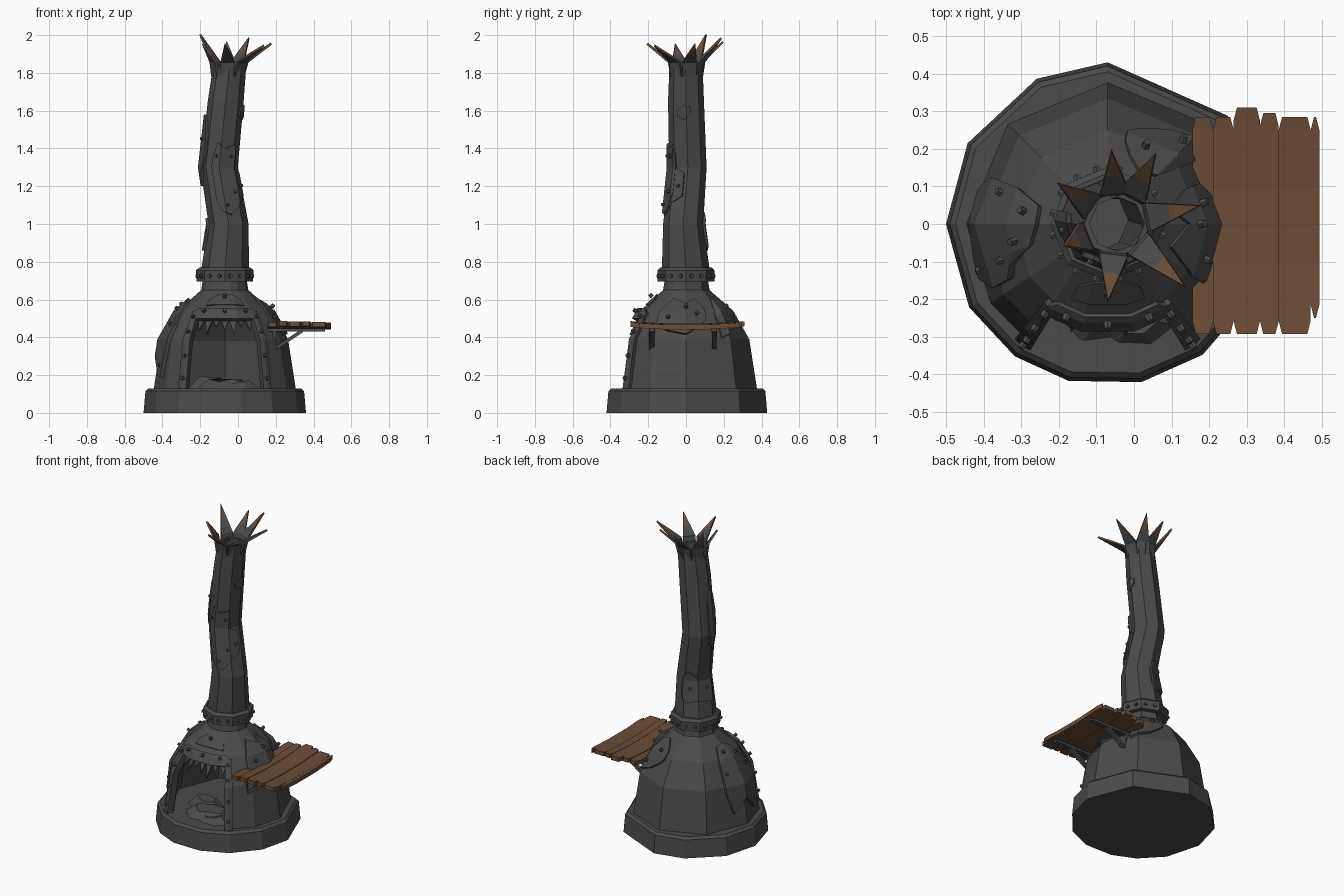
import bpy, bmesh, math, random
from mathutils import Vector

if "Cube" in bpy.data.objects:
    bpy.data.objects.remove(bpy.data.objects["Cube"])
random.seed(4)

def material(name, rgb):
    m = bpy.data.materials.new(name)
    m.diffuse_color = (*rgb, 1)
    m.use_nodes = True
    m.node_tree.nodes["Principled BSDF"].inputs["Base Color"].default_value = m.diffuse_color
    return m

IRON = material("dark iron", (0.07, 0.07, 0.07))
WOOD = material("rusty brown", (0.15, 0.075, 0.037))

def finish(name, bm, mats=(IRON,), thick=0):
    me = bpy.data.meshes.new(name)
    bm.to_mesh(me)
    bm.free()
    ob = bpy.data.objects.new(name, me)
    bpy.context.collection.objects.link(ob)
    for m in mats:
        me.materials.append(m)
    if thick:
        s = ob.modifiers.new("thickness", 'SOLIDIFY')
        s.thickness, s.offset = thick, -1
    return ob

class Surf:
    """Faceted column: corner angles plus (z, radius, cx, cy) rings."""
    def __init__(self, angles, rings):
        self.angles, self.rings = angles, rings

    def corners(self, a, b):
        return [c + k for k in (-360, 0, 360) for c in self.angles if a + .01 < c + k < b - .01]

    def at(self, ang, z, off=0):
        z0 = min(max(z, self.rings[0][0]), self.rings[-1][0])
        for p, q in zip(self.rings, self.rings[1:]):
            if z0 <= q[0]:
                break
        t = (z0 - p[0]) / (q[0] - p[0])
        r, cx, cy = [p[i] + (q[i] - p[i]) * t for i in (1, 2, 3)]
        a = ang % 360
        cs = self.angles + [self.angles[0] + 360]
        lo, hi = next((u, v) for u, v in zip(cs, cs[1:]) if u <= a <= v)
        h = math.radians(hi - lo) / 2
        d = math.radians(a - lo) - h
        r = r * math.cos(h) / math.cos(d) + off
        return Vector((cx + r * math.cos(math.radians(a)), cy + r * math.sin(math.radians(a)), z))

    def normal(self, a, z):
        u = self.at(a + 2, z) - self.at(a - 2, z)
        v = self.at(a, z + .01) - self.at(a, z - .01)
        return u.cross(v).normalized()

def sheet(name, surf, cols, off=0.016, thick=0.02, cap=False):
    """Curved plate lying on a Surf; cols are (angle, z_low, z_high)."""
    full = [cols[0]]
    for p, q in zip(cols, cols[1:]):
        for c in surf.corners(p[0], q[0]):
            t = (c - p[0]) / (q[0] - p[0])
            full.append((c, p[1] + (q[1] - p[1]) * t, p[2] + (q[2] - p[2]) * t))
        full.append(q)
    zs = [g[0] for g in surf.rings]
    bm = bmesh.new()
    grid = []
    for a, lo, hi in full:
        rows = [lo] + [min(max(z, lo), hi) for z in zs] + [hi]
        grid.append([bm.verts.new(surf.at(a, z, off)) for z in rows])
    for A, B in zip(grid, grid[1:]):
        for j in range(len(A) - 1):
            bm.faces.new((A[j], B[j], B[j + 1], A[j + 1]))
    bmesh.ops.remove_doubles(bm, verts=bm.verts, dist=1e-4)
    if cap:
        bmesh.ops.holes_fill(bm, edges=[e for e in bm.edges if e.is_boundary], sides=0)
        bmesh.ops.recalc_face_normals(bm, faces=bm.faces)
    return finish(name, bm, thick=0 if cap else thick)

def bolts(name, surf, spots, off=0.02, r=0.012):
    bm = bmesh.new()
    for a, z in spots:
        n = surf.normal(a, z)
        m = n.to_track_quat('Z', 'Y').to_matrix().to_4x4()
        m.translation = surf.at(a, z) + n * off
        bmesh.ops.create_cone(bm, cap_ends=True, segments=6, radius1=r, radius2=r * .8, depth=.02, matrix=m)
    finish(name, bm)

def beam(bm, p, q, w, h):
    p, q = Vector(p), Vector(q)
    m = (q - p).to_track_quat('X', 'Z').to_matrix().to_4x4()
    m.translation = (p + q) / 2
    g = bmesh.ops.create_cube(bm, size=1)["verts"]
    for v in g:
        v.co = m @ Vector((v.co.x * (q - p).length, v.co.y * w, v.co.z * h))

CX = -0.07
OCT = [k * 45 for k in range(8)]
base = Surf([0, 42, 90, 116, 150, 180, 211, 235, 256, 282, 306, 333],
            [(0, .43, CX, 0), (.115, .42, CX, 0), (.13, .405, CX, 0)])
dome = Surf([0, 45, 90, 135, 180, 214, 235, 256, 284, 305, 330],
            [(.1, .38, CX, 0), (.39, .335, CX, 0), (.54, .25, CX, 0), (.65, .125, CX, 0), (.71, .115, CX, 0)])
collar = Surf(OCT, [(.695, .15, CX, 0), (.755, .152, CX, 0), (.77, .135, CX, 0)])
pipe = Surf(OCT, [(.74, .128, CX, 0), (1.0, .106, -.05, -.015), (1.3, .099, -.1, .01),
                  (1.65, .095, -.065, 0), (1.83, .088, -.045, 0)])

# Base, domed furnace with front opening, collar and crooked chimney
sheet("base", base, [(0, 0, .13), (360, 0, .13)], off=0, cap=True)
sheet("dome_shell", dome, [(305, .1, .71), (595, .1, .71)], off=0, thick=.03)
sheet("dome_front", dome, [(235, .51, .71), (305, .51, .71)], off=0, thick=.03)
sheet("collar", collar, [(0, .695, .77), (360, .695, .77)], off=0, cap=True)
sheet("chimney", pipe, [(0, .74, 1.83), (360, .74, 1.83)], off=0, thick=.015)
bolts("collar_bolts", collar, [(k * 45 + d, .725) for k in range(8) for d in (11, 34)], off=.004)

# Door frame and jagged teeth
sheet("frame_left", dome, [(231, .12, .54), (238.5, .12, .54)], off=.022, thick=.04)
sheet("frame_right", dome, [(301.5, .12, .54), (309, .12, .54)], off=.022, thick=.04)
sheet("frame_top", dome, [(231, .5, .53), (238, .5, .555), (302, .5, .555), (309, .5, .53)], off=.022, thick=.04)
sheet("teeth", dome, [(237 + i * 66 / 14, (.5, .415 + .02 * (i % 3))[i % 2], .53) for i in range(15)],
      off=-.012, thick=.012)
bolts("frame_bolts", dome, [(a, z) for a in (235, 305) for z in (.18, .3, .42, .5)]
      + [(a, .53) for a in (246, 270, 294)], off=.026)

# Irregular repair plates on dome and chimney
sheet("left_plate", dome, [(158, .36, .52), (165, .22, .6), (180, .3, .61), (196, .2, .58), (203, .19, .5), (209, .38, .47)], off=.022)
sheet("right_plate", dome, [(-32, .48, .54), (-20, .44, .61), (0, .42, .58), (14, .46, .61), (24, .5, .56)])
sheet("back_plate", dome, [(36, .4, .5), (44, .42, .61), (58, .45, .62), (72, .5, .59), (78, .53, .56)])
sheet("front_plate", dome, [(244, .57, .6), (256, .575, .625), (284, .575, .63), (297, .57, .6)], off=.01)
sheet("chimney_front_plate", pipe, [(247, 1.12, 1.35), (258, 1.07, 1.43), (285, 1.05, 1.4), (312, 1.1, 1.42), (322, 1.17, 1.36)], off=.013)
sheet("chimney_right_plate", pipe, [(300, 1.12, 1.2), (325, 1.12, 1.3), (350, 1.15, 1.27)], off=.01)
sheet("chimney_left_plate", pipe, [(165, 1.25, 1.5), (180, 1.2, 1.58), (200, 1.28, 1.55), (215, 1.35, 1.45)], off=.013)
sheet("chimney_back_plate", pipe, [(85, .9, 1.0), (100, .86, 1.06), (135, .88, 1.02), (178, .86, 1.03), (190, .92, .99)], off=.013)
sheet("chimney_top_plate", pipe, [(330, 1.57, 1.6), (350, 1.55, 1.63), (375, 1.59, 1.62)], off=.008)
bolts("plate_bolts", dome, [(164, .45), (172, .56), (200, .25), (199, .46), (190, .54), (-20, .5), (0, .55),
                            (12, .52), (64, .55), (47, .47), (270, .605)], off=.022)
bolts("chimney_bolts", pipe, [(260, 1.36), (275, 1.1), (308, 1.17), (305, 1.36), (190, 1.45), (110, .95),
                              (165, .95), (335, 1.2)], off=.015, r=.01)

# Torn metal crown with rusty tips
bm = bmesh.new()
tips = [(-.06, .2, 1.96), (.06, .19, 1.98), (.18, .05, 1.95), (.14, -.17, 1.94),
        (-.07, -.21, 1.95), (-.19, -.06, 1.95), (-.205, .11, 2.0)]
for x, y, z in tips:
    tip = Vector((x, y, z))
    a = math.degrees(math.atan2(y, x + .045))
    low = [pipe.at(a + s * 25, 1.78, .003) for s in (-1, 1)]
    mid = [pipe.at(a + s * 22, 1.855, .018) for s in (-1, 1)]
    half = [m.lerp(tip, .4) for m in mid]
    rows = [[bm.verts.new(p) for p in r] for r in (low, mid, half)]
    for A, B in zip(rows, rows[1:]):
        bm.faces.new((A[0], A[1], B[1], B[0]))
    bm.faces.new((rows[2][0], rows[2][1], bm.verts.new(tip))).material_index = 1
finish("crown", bm, (IRON, WOOD), .012)

# Ash heap inside the opening
bm = bmesh.new()
for x, y, z, r, h in ((-.06, -.2, .14, .2, .06), (.0, -.25, .14, .13, .05), (-.14, -.12, .15, .13, .07)):
    g = bmesh.ops.create_cone(bm, cap_ends=True, segments=7, radius1=r, radius2=r * .5, depth=h)["verts"]
    for v in g:
        v.co = Vector((x + v.co.x * random.uniform(.85, 1), y + v.co.y * .7, z + v.co.z + random.uniform(-.01, .012)))
finish("ash_heap", bm)

# Sagging plank shelf with worn ends
bm = bmesh.new()
for x0, x1, y0, y1 in ((.155, .21, -.293, .285), (.21, .265, -.293, .285), (.265, .335, -.293, .31),
                       (.335, .385, -.293, .295), (.385, .47, -.293, .285), (.47, .493, -.25, .285)):
    rows, dz = [], random.uniform(-.004, .004)
    for y, inset in ((y0, .009), (y0 + .035, 0), (-.1, 0), (.1, 0), (y1 - .035, 0), (y1, .009)):
        z = .455 + .014 * (abs(y) / .29) ** 2 + dz
        rows.append([bm.verts.new(c) for c in ((x0 + inset, y, z - .013), (x1 - inset, y, z - .013),
                                               (x1 - inset, y, z + .013), (x0 + inset, y, z + .013))])
    for A, B in zip(rows, rows[1:]):
        for j in range(4):
            bm.faces.new((A[j], A[(j + 1) % 4], B[(j + 1) % 4], B[j]))
    bm.faces.new(rows[0][::-1])
    bm.faces.new(rows[-1])
bmesh.ops.recalc_face_normals(bm, faces=bm.faces)
finish("shelf_planks", bm, (WOOD,))

# Shelf brackets
bm = bmesh.new()
for y in (-.18, .15):
    beam(bm, (.14, y, .438), (.46, y, .438), .028, .016)
    beam(bm, (.19, y, .335), (.34, y, .435), .024, .018)
    beam(bm, (.2, y, .33), (.19, y, .44), .03, .016)
finish("shelf_brackets", bm)
